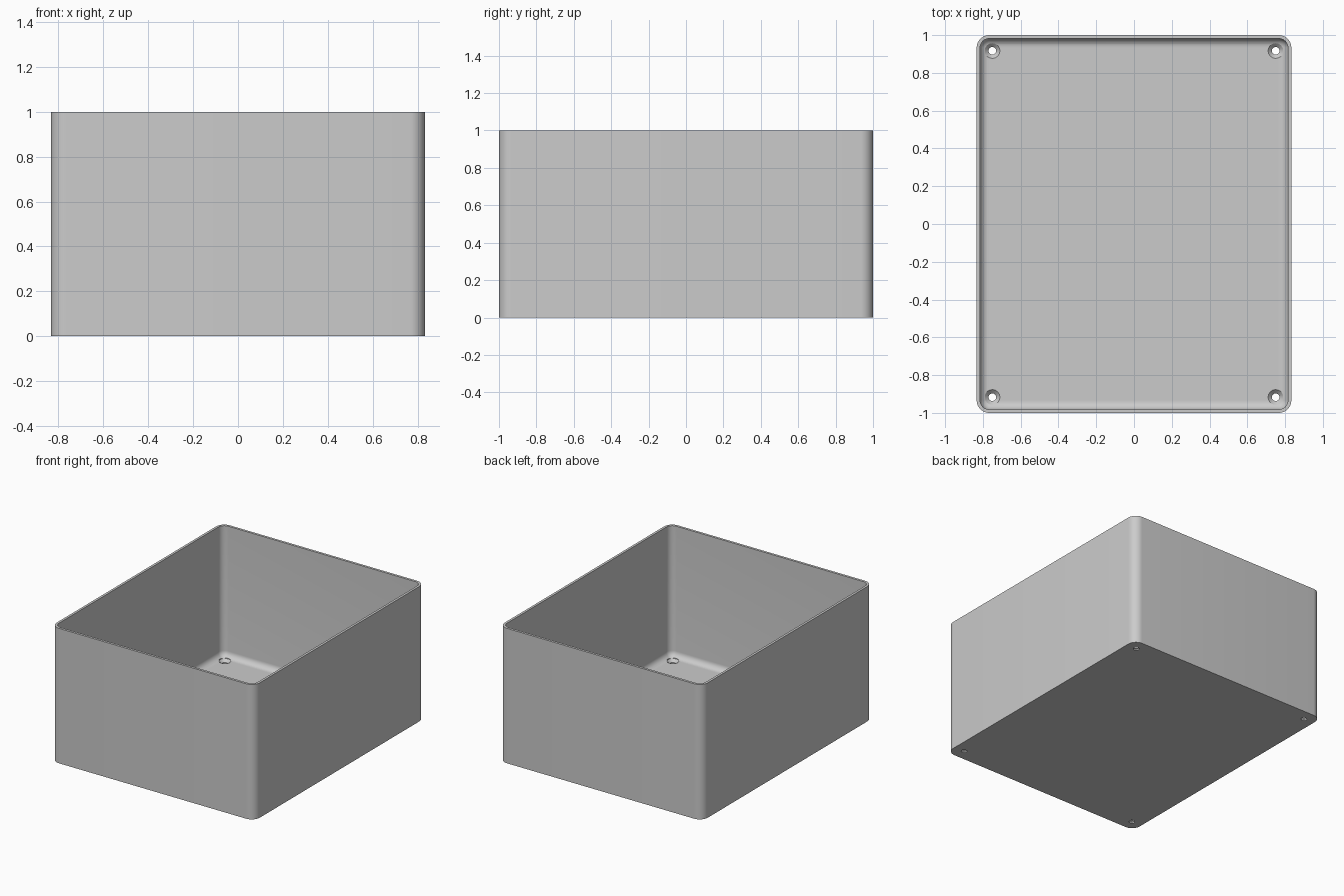
import bpy
import bmesh
import math

if "Cube" in bpy.data.objects:
    bpy.data.objects.remove(bpy.data.objects["Cube"], do_unlink=True)

HALF_X, HALF_Y, HEIGHT = 0.833, 1.0, 1.0
CORNER = 0.067
WALL = 0.018
FLOOR = 0.03
FILLET = 0.045
HOLE_X, HOLE_Y = 0.75, 0.917
HOLE_R, SINK_R = 0.02, 0.04

grey = bpy.data.materials.new("plain grey")
grey.use_nodes = True
grey.diffuse_color = (0.6, 0.6, 0.6, 1)
grey.node_tree.nodes["Principled BSDF"].inputs["Base Color"].default_value = (0.6, 0.6, 0.6, 1)


def rounded_ring(bm, inset, z, steps=10):
    """Rounded rectangle of vertices, pulled inward by inset."""
    r = CORNER - inset
    ring = []
    for quarter, (sx, sy) in enumerate([(1, 1), (-1, 1), (-1, -1), (1, -1)]):
        for i in range(steps + 1):
            a = math.pi / 2 * (quarter + i / steps)
            ring.append(bm.verts.new((sx * (HALF_X - CORNER) + r * math.cos(a),
                                      sy * (HALF_Y - CORNER) + r * math.sin(a), z)))
    return ring


def circle_ring(bm, x, y, radius, z, steps=32):
    return [bm.verts.new((x + radius * math.cos(i * math.tau / steps),
                          y + radius * math.sin(i * math.tau / steps), z))
            for i in range(steps)]


def skin(bm, rings):
    """Closed solid from a stack of matching rings."""
    for low, high in zip(rings, rings[1:]):
        for i in range(len(low)):
            j = (i + 1) % len(low)
            bm.faces.new((low[i], low[j], high[j], high[i]))
    bm.faces.new(list(reversed(rings[0])))
    bm.faces.new(rings[-1])


def make_object(name, bm):
    bmesh.ops.recalc_face_normals(bm, faces=bm.faces)
    mesh = bpy.data.meshes.new(name)
    bm.to_mesh(mesh)
    bm.free()
    mesh.materials.append(grey)
    obj = bpy.data.objects.new(name, mesh)
    bpy.context.collection.objects.link(obj)
    return obj


# Open box: outer wall, rim, inner wall, then a fillet down to the floor
bm = bmesh.new()
profile = [(0, 0), (0, HEIGHT), (WALL, HEIGHT)]
for k in range(9):
    a = math.pi / 2 * k / 8
    profile.append((WALL + FILLET * (1 - math.cos(a)),
                    FLOOR + FILLET * (1 - math.sin(a))))
skin(bm, [rounded_ring(bm, inset, z) for inset, z in profile])
box = make_object("open_box", bm)

# Countersunk screw holes in the four floor corners
bm = bmesh.new()
for sx in (-1, 1):
    for sy in (-1, 1):
        skin(bm, [circle_ring(bm, sx * HOLE_X, sy * HOLE_Y, r, z) for r, z in
                  [(HOLE_R, -0.05), (HOLE_R, FLOOR - 0.02),
                   (SINK_R, FLOOR), (SINK_R, FLOOR + 0.03)]])
cutter = make_object("screw_hole_cutter", bm)

cut = box.modifiers.new("screw holes", 'BOOLEAN')
cut.operation = 'DIFFERENCE'
cut.solver = 'EXACT'
cut.object = cutter

bpy.ops.object.select_all(action='DESELECT')
box.select_set(True)
bpy.context.view_layer.objects.active = box
bpy.ops.object.modifier_apply(modifier=cut.name)
bpy.data.objects.remove(cutter, do_unlink=True)
bpy.ops.object.shade_smooth_by_angle(angle=math.radians(30))
